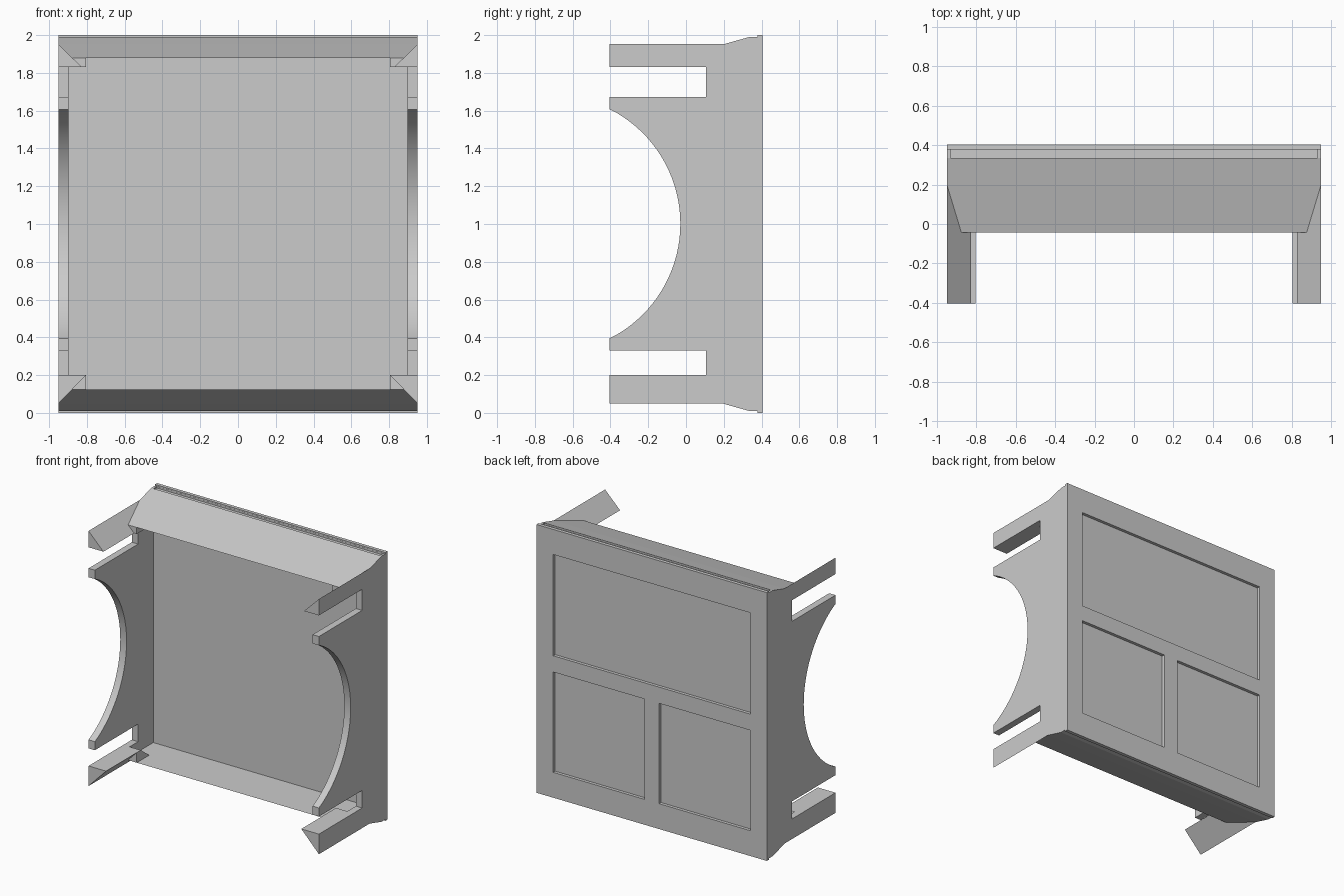
import bpy, bmesh, math

if "Cube" in bpy.data.objects:
    bpy.data.objects.remove(bpy.data.objects["Cube"], do_unlink=True)

grey = bpy.data.materials.new("plain_grey")
grey.use_nodes = True
grey.diffuse_color = (0.6, 0.6, 0.6, 1)
grey.node_tree.nodes["Principled BSDF"].inputs["Base Color"].default_value = (0.6, 0.6, 0.6, 1)

HALF = 0.95                  # half width
FRONT, BACK = -0.404, 0.404
INNER = 0.285                # inner face of the back
WALL = 0.898                 # inner face of the side walls
LIP = -0.043                 # front edge of the lips
CEILING, FLOOR = 1.879, 0.125


def extrude(name, profile, axis, lo, hi):
    """Extrude a closed profile: (y, z) points along x, or (x, z) points along y."""
    bm = bmesh.new()
    place = (lambda a, b, t: (t, a, b)) if axis == "x" else (lambda a, b, t: (a, t, b))
    face = bm.faces.new([bm.verts.new(place(a, b, lo)) for a, b in profile])
    result = bmesh.ops.extrude_face_region(bm, geom=[face], use_keep_orig=True)
    moved = [v for v in result["geom"] if isinstance(v, bmesh.types.BMVert)]
    shift = (hi - lo, 0, 0) if axis == "x" else (0, hi - lo, 0)
    bmesh.ops.translate(bm, verts=moved, vec=shift)
    bmesh.ops.recalc_face_normals(bm, faces=bm.faces)
    mesh = bpy.data.meshes.new(name)
    bm.to_mesh(mesh)
    bm.free()
    mesh.materials.append(grey)
    obj = bpy.data.objects.new(name, mesh)
    bpy.context.collection.objects.link(obj)
    return obj


def cut_box(target, name, x, y, z):
    """Cut a box out of the target with a hidden helper."""
    corners = [(x[0], z[0]), (x[1], z[0]), (x[1], z[1]), (x[0], z[1])]
    cutter = extrude(name, corners, "y", *y)
    cutter.hide_render = True
    cutter.hide_viewport = True
    cut = target.modifiers.new(name, "BOOLEAN")
    cut.operation = "DIFFERENCE"
    cut.solver = "EXACT"
    cut.object = cutter


# Back with sloped lips along top and bottom, as one section
slope = [(0.2, 1.952), (0.335, 1.99), (0.378, 1.99), (0.378, 2), (BACK, 2)]
section = ([(INNER, CEILING), (LIP, CEILING)] + slope
           + [(y, 2 - z) for y, z in reversed(slope)] + [(LIP, FLOOR), (INNER, FLOOR)])
body = extrude("back_and_lips", section, "x", -HALF, HALF)

# Shallow recesses in the back, and the groove along the top
cut_box(body, "upper_recess_cutter", (-0.813, 0.813), (0.381, 0.45), (1.058, 1.813))
cut_box(body, "left_recess_cutter", (0.061, 0.813), (0.381, 0.45), (0.189, 0.937))
cut_box(body, "right_recess_cutter", (-0.813, -0.061), (0.381, 0.45), (0.189, 0.937))
cut_box(body, "top_groove_cutter", (-0.932, 0.932), (0.336, 0.377), (1.978, 2.03))

# Side wall outline: round bite in the middle, slots above and below
radius, centre_y, centre_z = 0.68, -0.71, 1.001
sweep = math.asin(0.606 / radius)
steps = 36
arc = [(centre_y + radius * math.cos(a), centre_z + radius * math.sin(a))
       for a in (sweep - 2 * sweep * i / steps for i in range(steps + 1))]
arc[0], arc[-1] = (FRONT, arc[0][1]), (FRONT, arc[-1][1])
wall = ([(INNER, CEILING), (LIP, CEILING), (LIP, 1.83), (0.106, 1.83), (0.106, 1.673), (FRONT, 1.673)]
        + arc
        + [(FRONT, 0.331), (0.106, 0.331), (0.106, 0.2), (LIP, 0.2), (LIP, FLOOR), (INNER, FLOOR)])

# Gussets joining the prongs to the lips, with slanted inner ends
top_gusset = [(LIP, CEILING), (LIP, 1.83), (0.035, 1.83), (0.1, CEILING)]
bottom_gusset = [(LIP, FLOOR), (LIP, 0.2), (0.005, 0.2), (0.105, FLOOR)]

for side, s in (("left", 1), ("right", -1)):
    obj = extrude(side + "_wall", wall, "x", s * WALL, s * HALF)
    bpy.ops.object.select_all(action="DESELECT")
    obj.select_set(True)
    bpy.context.view_layer.objects.active = obj
    bpy.ops.object.shade_smooth_by_angle(angle=math.radians(25))

    extrude(side + "_top_gusset", top_gusset, "x", s * 0.805, s * WALL)
    extrude(side + "_bottom_gusset", bottom_gusset, "x", s * 0.805, s * WALL)

    # Three-sided prongs, tapering out where they run over the lips
    for part, outer_z, inner_z, tip, lip_z in (("top", 1.952, 1.83, 0.827, CEILING),
                                               ("bottom", 0.05, 0.2, 0.805, FLOOR)):
        prong = [(s * HALF, outer_z), (s * HALF, inner_z), (s * tip, inner_z)]
        extrude(f"{side}_{part}_prong", prong, "y", FRONT, LIP)
        reach = HALF + (tip - HALF) * (lip_z - outer_z) / (inner_z - outer_z)
        fairing = [(s * HALF, outer_z), (s * HALF, lip_z), (s * reach, lip_z)]
        extrude(f"{side}_{part}_fairing", fairing, "y", LIP, 0.2)
